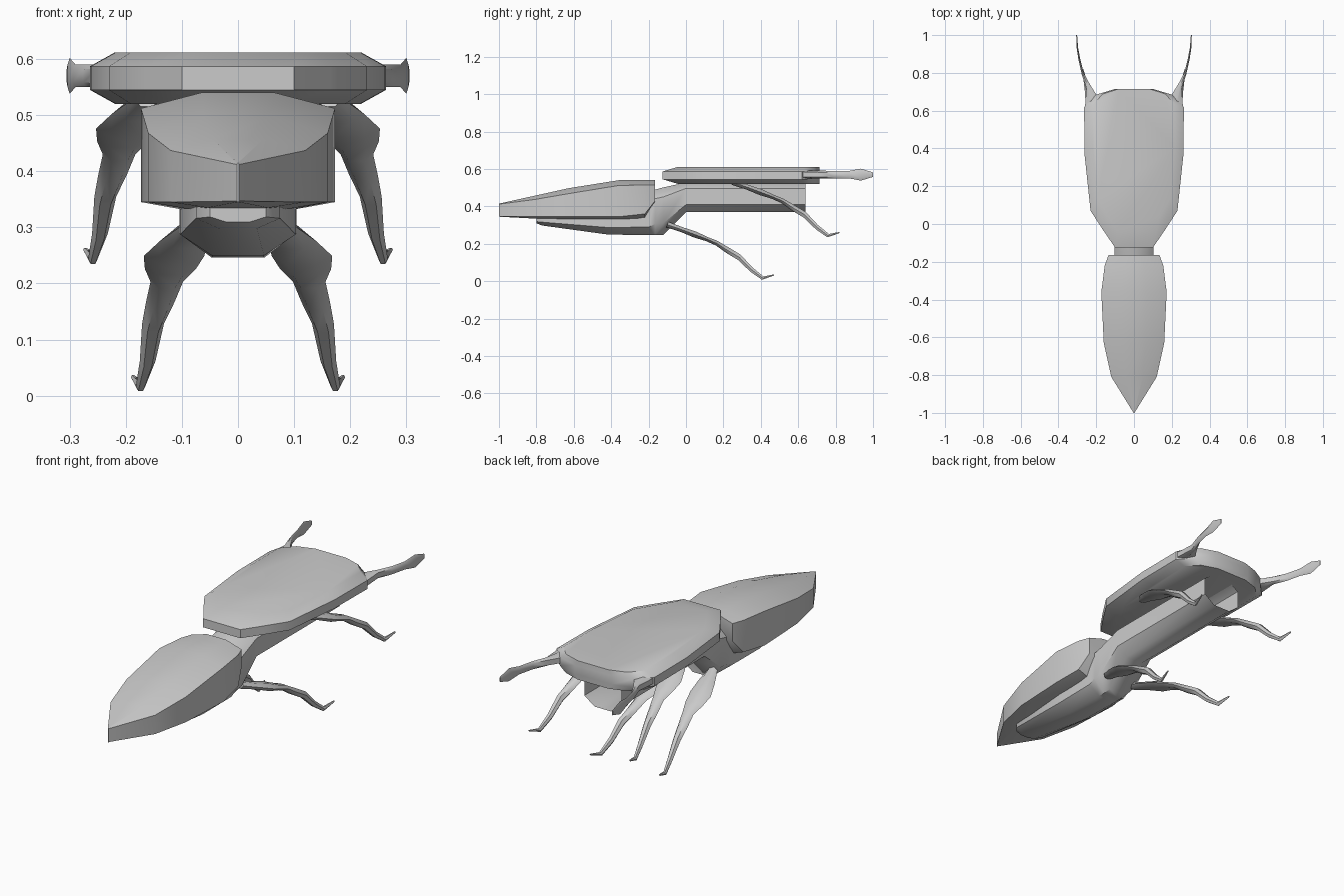
import bpy, bmesh
from mathutils import Vector

if "Cube" in bpy.data.objects:
    bpy.data.objects.remove(bpy.data.objects["Cube"])


def loft(name, rings, cap_start=True, cap_end=True, mirror=False, angle=0.75):
    """Skin a list of closed rings into one object."""
    bm = bmesh.new()
    loops = [[bm.verts.new(p) for p in r] for r in rings]
    n = len(loops[0])
    for a, b in zip(loops, loops[1:]):
        for i in range(n):
            j = (i + 1) % n
            bm.faces.new((a[i], a[j], b[j], b[i]))
    if cap_start:
        bm.faces.new(loops[0][::-1])
    if cap_end:
        bm.faces.new(loops[-1])
    bmesh.ops.remove_doubles(bm, verts=bm.verts, dist=0.0005)
    bmesh.ops.recalc_face_normals(bm, faces=bm.faces)
    me = bpy.data.meshes.new(name)
    bm.to_mesh(me)
    bm.free()
    ob = bpy.data.objects.new(name, me)
    bpy.context.collection.objects.link(ob)
    if mirror:
        ob.modifiers.new("mirror", 'MIRROR').use_mirror_merge = False
    bpy.ops.object.select_all(action='DESELECT')
    ob.select_set(True)
    bpy.context.view_layer.objects.active = ob
    bpy.ops.object.shade_smooth_by_angle(angle=angle)
    return ob


def both_sides(half):
    return half + [(-x, *r) for x, *r in reversed(half) if x > 0 or len(half) < 2]


# shield: half outline, stacked in z with an inset top and bottom
outline = [(0.10, -0.125), (0.165, -0.03), (0.23, 0.07), (0.262, 0.37),
           (0.264, 0.62), (0.20, 0.685), (0.10, 0.715)]


def shield_ring(z, inset):
    k = 0.83 if inset else 1.0
    half = [(x * k, 0.715 - (0.715 - y) * (0.9 if inset else 1), z) for x, y in outline]
    return half + [(-x, y, z) for x, y, z in reversed(half)]


loft("back_shield", [shield_ring(0.52, True), shield_ring(0.545, False),
                     shield_ring(0.587, False), shield_ring(0.612, True)])


# pointed cover: half width, top, shoulder, lower side, underside per station
def cover_ring(y, w, top, shoulder, low, under):
    half = [(0.38 * w, y, top), (w, y, shoulder), (w, y, low), (0.45 * w, y, under)]
    return half + [(-x, y, z) for x, y, z in reversed(half)]


loft("pointed_cover", [cover_ring(*s) for s in [
    (-1.0, 0.002, 0.415, 0.412, 0.347, 0.345),
    (-0.81, 0.12, 0.457, 0.437, 0.345, 0.335),
    (-0.63, 0.16, 0.497, 0.468, 0.345, 0.33),
    (-0.36, 0.173, 0.54, 0.512, 0.345, 0.328),
    (-0.22, 0.155, 0.54, 0.515, 0.36, 0.33),
    (-0.165, 0.135, 0.54, 0.515, 0.43, 0.42)]])


# lower body: belly rising into a tube that is open at the rear
def body_ring(y, w, low, top):
    half = [(0.45 * w, y, low), (w, y, low + 0.25 * (top - low)),
            (w, y, top - 0.2 * (top - low)), (0.5 * w, y, top)]
    return half + [(-x, y, z) for x, y, z in reversed(half)]


loft("lower_body", [body_ring(*s) for s in [
    (-0.80, 0.05, 0.31, 0.345), (-0.77, 0.075, 0.298, 0.37),
    (-0.42, 0.103, 0.25, 0.40), (-0.20, 0.104, 0.246, 0.42),
    (-0.165, 0.104, 0.246, 0.49), (-0.12, 0.104, 0.248, 0.502),
    (0.0, 0.10, 0.37, 0.528), (0.64, 0.10, 0.37, 0.528)]], cap_end=False)


# legs: flattened sections following y, z with inner and outer x
leg = [(-0.10, 0.303, 0.055, 0.10, 0.016), (-0.02, 0.275, 0.055, 0.14, 0.014),
       (0.05, 0.249, 0.06, 0.168, 0.017), (0.11, 0.226, 0.075, 0.166, 0.012),
       (0.165, 0.203, 0.098, 0.156, 0.013), (0.22, 0.167, 0.113, 0.164, 0.016),
       (0.285, 0.128, 0.132, 0.171, 0.016), (0.35, 0.062, 0.147, 0.175, 0.013),
       (0.41, 0.017, 0.165, 0.182, 0.010), (0.47, 0.033, 0.183, 0.191, 0.004)]


def leg_ring(y, z, xi, xo, t, off):
    ring = []
    for u, v in [(0, 0), (0.25, 1), (0.75, 1), (1, 0), (0.75, -1), (0.25, -1)]:
        p = Vector((xi + (xo - xi) * u, y + 0.4 * t * v, z + 0.9 * t * v))
        ring.append(p + Vector(off))
    return ring


for name, off in [("front_legs", (0, 0, 0)), ("rear_legs", (0.085, 0.35, 0.227))]:
    loft(name, [leg_ring(*s, off) for s in leg], mirror=True, angle=0.9)


# feelers: thin upright blades, y, inner x, outer x, half height
def feeler_ring(yi, yo, xi, xo, h):
    xm, ym, z = (xi + xo) / 2, (yi + yo) / 2, 0.57
    return [(xi, yi, z - 0.6 * h), (xi, yi, z + 0.6 * h), (xm, ym, z + h),
            (xo, yo, z + 0.6 * h), (xo, yo, z - 0.6 * h), (xm, ym, z - h)]


loft("feelers", [feeler_ring(*s) for s in [
    (0.67, 0.61, 0.19, 0.26, 0.022), (0.74, 0.72, 0.234, 0.252, 0.021),
    (0.80, 0.79, 0.266, 0.276, 0.020), (0.875, 0.87, 0.285, 0.294, 0.020),
    (0.935, 0.935, 0.296, 0.304, 0.032), (1.0, 1.0, 0.301, 0.306, 0.012)]], mirror=True)
